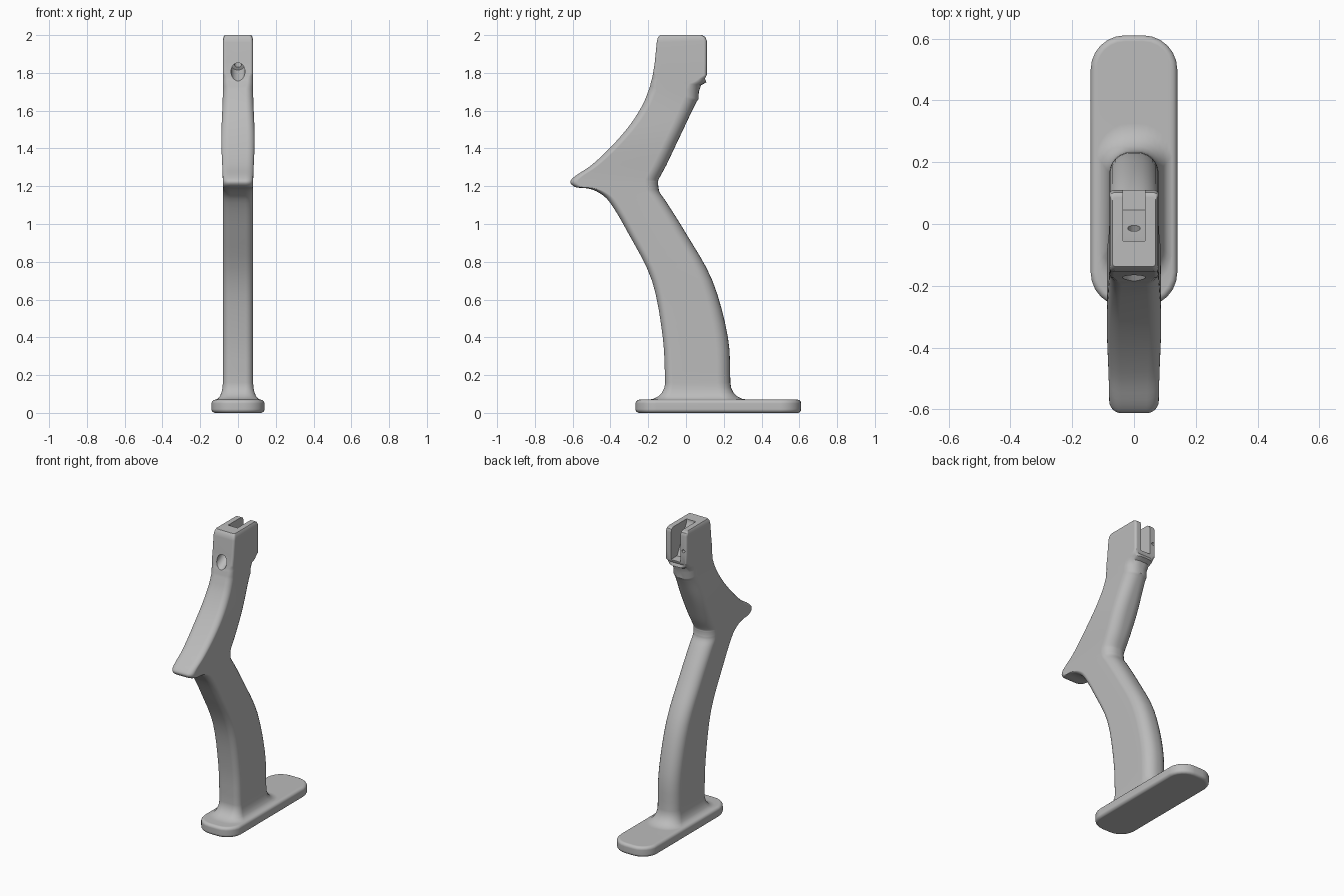
import bpy, bmesh, math
from mathutils import Matrix, Vector

if "Cube" in bpy.data.objects:
    bpy.data.objects.remove(bpy.data.objects["Cube"], do_unlink=True)

grey = bpy.data.materials.new("plain_grey")
grey.use_nodes = True
grey.diffuse_color = (0.5, 0.5, 0.5, 1)
grey.node_tree.nodes["Principled BSDF"].inputs["Base Color"].default_value = (0.5, 0.5, 0.5, 1)


def make_object(name, bm):
    bmesh.ops.recalc_face_normals(bm, faces=bm.faces)
    mesh = bpy.data.meshes.new(name)
    bm.to_mesh(mesh)
    bm.free()
    mesh.materials.append(grey)
    obj = bpy.data.objects.new(name, mesh)
    bpy.context.collection.objects.link(obj)
    return obj


def section(front, back, half, front_r, back_r, steps=6):
    """Rounded rectangle spanning from a front (y, z) point to a back one."""
    front, back = Vector(front), Vector(back)
    length = (back - front).length
    corners = [(length - back_r, 1, back_r, 0), (front_r, 1, front_r, 1),
               (front_r, -1, front_r, 2), (length - back_r, -1, back_r, 3)]
    ring = []
    for along, side, r, quarter in corners:
        for i in range(steps + 1):
            a = (quarter + i / steps) * math.pi / 2
            p = front.lerp(back, (along + r * math.cos(a)) / length)
            ring.append((side * (half - r) + r * math.sin(a), p.x, p.y))
    return ring


def loft(name, rings):
    bm = bmesh.new()
    loops = [[bm.verts.new(p) for p in ring] for ring in rings]
    for a, b in zip(loops, loops[1:]):
        for i in range(len(a)):
            j = (i + 1) % len(a)
            bm.faces.new((a[i], a[j], b[j], b[i]))
    bm.faces.new(loops[0])
    bm.faces.new(loops[-1])
    return make_object(name, bm)


def smooth_stations(points, steps=4):
    """Catmull-Rom curve through the stations."""
    pts = [Vector(p) for p in points]
    pts = [pts[0] * 2 - pts[1]] + pts + [pts[-1] * 2 - pts[-2]]
    out = []
    for a, b, c, d in zip(pts, pts[1:], pts[2:], pts[3:]):
        for i in range(steps):
            t = i / steps
            out.append((b * 2 + (c - a) * t + (a * 2 - b * 5 + c * 4 - d) * t ** 2
                        + (b * 3 - a - c * 3 + d) * t ** 3) / 2)
    return out + [pts[-2]]


rings = []

# Foot plate with rounded rims
quarter = [i * math.pi / 10 for i in range(6)]
rim = 0.02
for base, sign, angles in ((rim, -1, quarter[::-1]), (0.07 - rim, 1, quarter)):
    for a in angles:
        inset = rim * (1 - math.cos(a))
        rings.append(section((-0.267 + inset, base + sign * rim * math.sin(a)),
                             (0.61 - inset, base + sign * rim * math.sin(a)),
                             0.14 - inset, 0.11 - inset, 0.11 - inset))

# Ankle fillet flaring onto the plate
flare = 0.09
for a in quarter[:0:-1]:
    out = flare * (1 - math.cos(a))
    z = 0.07 + flare * (1 - math.sin(a))
    rings.append(section((-0.11 - out, z), (0.235 + out, z), 0.08 + out * 0.45,
                         0.04 + out * 0.6, 0.07 + out * 0.4))

# Shin, knee and thigh: front y, front z, back y, back z
leg = [
    (-0.11, 0.16, 0.235, 0.16), (-0.123, 0.4, 0.222, 0.4),
    (-0.18, 0.7, 0.14, 0.7), (-0.305, 0.95, 0.0, 0.95),
    (-0.40, 1.11, -0.10, 1.11), (-0.46, 1.165, -0.138, 1.165),
    (-0.52, 1.188, -0.145, 1.19), (-0.585, 1.195, -0.147, 1.205),
    (-0.612, 1.222, -0.147, 1.222), (-0.585, 1.255, -0.143, 1.24),
    (-0.5, 1.312, -0.105, 1.31), (-0.4, 1.405, -0.06, 1.405),
    (-0.3, 1.52, -0.01, 1.51), (-0.23, 1.63, 0.03, 1.595),
    (-0.195, 1.715, 0.058, 1.65),
]
for fy, fz, by, bz in smooth_stations(leg):
    z = (fz + bz) / 2
    swell = math.sin(math.pi * (z - 1.2) / 0.5) ** 2 if 1.2 < z < 1.7 else 0
    rings.append(section((fy, fz), (by, bz), 0.08 + 0.008 * swell, 0.04, 0.07))

# Head with the scooped ledge: the last values are half width and corner radii
head = [
    (-0.19, 1.73, 0.066, 1.66, 0.08, 0.035, 0.07),
    (-0.185, 1.755, 0.068, 1.70, 0.08, 0.03, 0.07),
    (-0.181, 1.765, 0.08, 1.735, 0.08, 0.03, 0.065),
    (-0.178, 1.78, 0.108, 1.75, 0.08, 0.025, 0.06),
    (-0.176, 1.79, 0.10, 1.77, 0.08, 0.02, 0.03),
    (-0.174, 1.80, 0.11, 1.788, 0.08, 0.015, 0.015),
    (-0.166, 1.85, 0.11, 1.85, 0.08, 0.015, 0.015),
    (-0.155, 1.96, 0.11, 1.97, 0.08, 0.015, 0.015),
    (-0.15, 1.985, 0.102, 1.99, 0.077, 0.015, 0.015),
    (-0.138, 2.0, 0.085, 2.0, 0.07, 0.012, 0.012),
]
for fy, fz, by, bz, half, fr, br in head:
    rings.append(section((fy, fz), (by, bz), half, fr, br))

body = loft("prosthetic_leg", rings)


# Cutters: slot, angled bolt hole with counterbore, small screw hole
def bore(name, start, direction, radius, depth):
    direction = Vector(direction).normalized()
    spin = direction.to_track_quat("Z", "Y").to_matrix().to_4x4()
    middle = Vector(start) + direction * depth / 2
    bm = bmesh.new()
    bmesh.ops.create_cone(bm, cap_ends=True, segments=32, radius1=radius, radius2=radius,
                          depth=depth, matrix=Matrix.Translation(middle) @ spin)
    return make_object(name, bm)


slot = [(-0.055, 2.1), (-0.055, 1.975), (0.045, 1.79), (0.2, 1.79), (0.2, 2.1)]
uphill = (0, math.cos(math.pi / 6), 0.5)
cutters = [
    loft("slot_cutter", [[(x, y, z) for y, z in slot] for x in (-0.035, 0.035)]),
    bore("counterbore_cutter", (0, -0.276, 1.747), uphill, 0.037, 0.2),
    bore("bolt_cutter", (0, -0.19, 1.797), uphill, 0.02, 0.3),
    bore("screw_cutter", (-0.058, 0.14, 1.87), (0, -1, 0), 0.01, 0.09),
]
bpy.context.view_layer.objects.active = body
body.select_set(True)
for cutter in cutters:
    cutter.hide_render = True
    cut = body.modifiers.new(cutter.name, "BOOLEAN")
    cut.operation = "DIFFERENCE"
    cut.solver = "EXACT"
    cut.object = cutter
    bpy.ops.object.modifier_apply(modifier=cut.name)
    bpy.data.objects.remove(cutter, do_unlink=True)

bpy.ops.object.shade_smooth_by_angle(angle=math.radians(35))
weighted = body.modifiers.new("even_shading", "WEIGHTED_NORMAL")
weighted.keep_sharp = True
